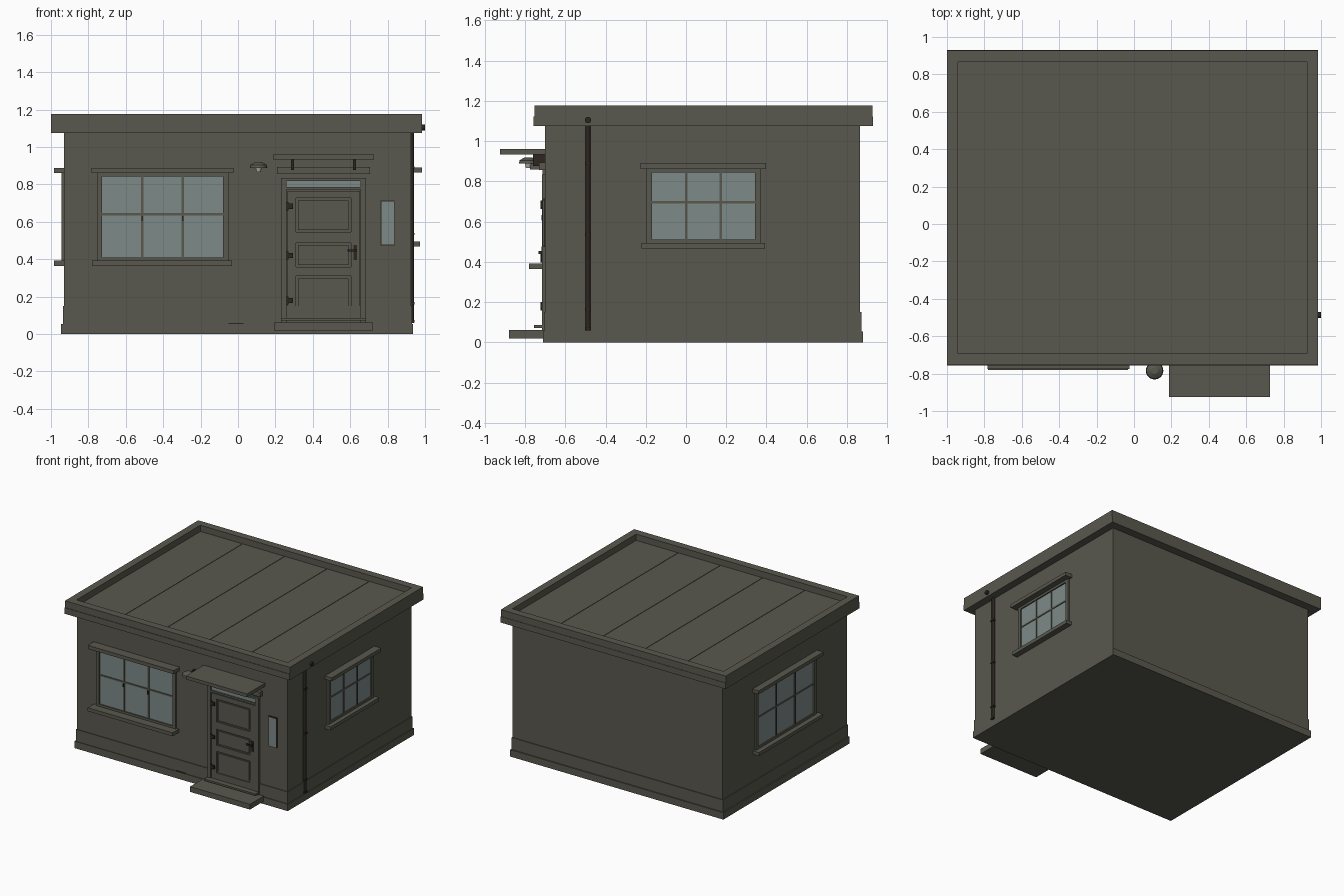
import bpy, bmesh, math
from mathutils import Matrix, Vector


def material(name, rgb):
    m = bpy.data.materials.new(name)
    m.diffuse_color = (*rgb, 1)
    return m


WALL = material("olive_grey_plaster", (0.100, 0.098, 0.077))
GLASS = material("pale_blue_glass", (0.205, 0.258, 0.248))
DARK = material("dark_brown_metal", (0.026, 0.018, 0.015))
BULB = material("bulb_white", (0.40, 0.42, 0.38))


def boxes(name, mat, *ranges):
    """One object from boxes given as (x0, x1, y0, y1, z0, z1)."""
    bm = bmesh.new()
    for x0, x1, y0, y1, z0, z1 in ranges:
        size = (abs(x1 - x0), abs(y1 - y0), abs(z1 - z0))
        mid = Vector(((x0 + x1) / 2, (y0 + y1) / 2, (z0 + z1) / 2))
        bmesh.ops.create_cube(bm, size=1, matrix=Matrix.Translation(mid) @ Matrix.Diagonal((*size, 1)))
    return finish(name, mat, bm)


def finish(name, mat, bm):
    me = bpy.data.meshes.new(name)
    bm.to_mesh(me)
    bm.free()
    me.materials.append(mat)
    ob = bpy.data.objects.new(name, me)
    bpy.context.collection.objects.link(ob)
    return ob


def rod(name, mat, a, b, r1, r2=None, sides=16):
    """Cylinder or cone from point a to point b."""
    a, b = Vector(a), Vector(b)
    d = b - a
    bm = bmesh.new()
    rot = d.to_track_quat('Z', 'Y').to_matrix().to_4x4()
    bmesh.ops.create_cone(bm, cap_ends=True, segments=sides, radius1=r1,
                          radius2=r1 if r2 is None else r2, depth=d.length,
                          matrix=Matrix.Translation((a + b) / 2) @ rot)
    for f in bm.faces:
        f.smooth = len(f.verts) == 4
    return finish(name, mat, bm)


X0, X1, Y0, Y1 = -0.93, 0.925, -0.70, 0.865    # wall planes


def on(side, u0, u1, d0, d1, z0, z1):
    """Box on a wall: u along it, d outward from it."""
    if side == "front":
        return (u0, u1, Y0 - d1, Y0 - d0, z0, z1)
    if side == "right":
        return (X1 + d0, X1 + d1, u0, u1, z0, z1)
    return (X0 - d1, X0 - d0, u0, u1, z0, z1)


# Base, walls and skirting
boxes("base", WALL, (-0.946, 0.936, -0.71, 0.88, 0, 0.055))
boxes("walls", WALL, (X0, X1, Y0, Y1, 0.05, 1.08))
boxes("skirting", WALL, (X0 - 0.006, X1 + 0.005, Y0 - 0.005, Y1 + 0.006, 0.055, 0.15))

# Roof slab, deck panels and parapet
boxes("roof_slab", WALL, (-1.0, 0.985, -0.757, 0.93, 1.075, 1.123))
step = 1.865 / 5
boxes("roof_panels", WALL, *[(-0.94 + i * step + 0.002, -0.94 + (i + 1) * step - 0.002,
                              -0.69, 0.867, 1.12, 1.128) for i in range(5)])
boxes("parapet", WALL,
      (-1.0, 0.985, -0.753, -0.692, 1.123, 1.177), (-1.0, 0.985, 0.867, 0.927, 1.123, 1.177),
      (-1.0, -0.94, -0.692, 0.867, 1.123, 1.177), (0.925, 0.985, -0.692, 0.867, 1.123, 1.177))


def window(side, u0, u1, z0, z1, zbar, sill_d, lintel_d):
    """Three by two window; u and z ranges are those of the glass."""
    t, w = 0.028, u1 - u0
    boxes(side + "_window_glass", GLASS, on(side, u0 - 0.01, u1 + 0.01, -0.01, 0.004, z0 - 0.01, z1 + 0.01))
    boxes(side + "_window_frame", WALL,
          on(side, u0 - t, u0, 0, 0.014, z0 - 0.02, z1 + 0.02),
          on(side, u1, u1 + t, 0, 0.014, z0 - 0.02, z1 + 0.02),
          on(side, u0, u1, 0, 0.014, z1, z1 + 0.02),
          on(side, u0, u1, 0, 0.014, z0 - 0.02, z0))
    bars = [on(side, u0 + w * k / 3 - 0.006, u0 + w * k / 3 + 0.006, 0, 0.010, z0, z1) for k in (1, 2)]
    bars.append(on(side, u0, u1, 0, 0.009, zbar - 0.006, zbar + 0.006))
    boxes(side + "_window_bars", WALL, *bars)
    boxes(side + "_window_lintel", WALL, on(side, u0 - 0.056, u1 + 0.055, 0, lintel_d, z1 + 0.018, z1 + 0.046))
    boxes(side + "_window_sill", WALL, on(side, u0 - 0.053, u1 + 0.049, 0, sill_d, z0 - 0.045, z0 - 0.017))


window("front", -0.727, -0.080, 0.410, 0.842, 0.640, 0.080, 0.075)
window("right", -0.169, 0.343, 0.512, 0.845, 0.696, 0.047, 0.060)
window("left", -0.270, 0.435, 0.410, 0.842, 0.640, 0.053, 0.055)
boxes("window_latches", DARK, *[on("front", u - 0.004, u + 0.004, 0.008, 0.018, 0.605, 0.632)
                               for u in (-0.511, -0.296)])

# Door frame, leaf and panels
boxes("door_frame", WALL,
      on("front", 0.230, 0.260, 0, 0.016, 0.06, 0.834), on("front", 0.655, 0.684, 0, 0.016, 0.06, 0.834),
      on("front", 0.260, 0.655, 0, 0.016, 0.818, 0.834), on("front", 0.260, 0.655, 0, 0.016, 0.772, 0.786))
boxes("transom_glass", GLASS, on("front", 0.258, 0.657, 0, 0.006, 0.784, 0.820))
panels = ((0.139, 0.310), (0.358, 0.487), (0.545, 0.727))
rails = [0.085] + [z for p in panels for z in p] + [0.766]
leaf = [on("front", 0.264, 0.31, 0, 0.012, 0.085, 0.766), on("front", 0.604, 0.652, 0, 0.012, 0.085, 0.766)]
leaf += [on("front", 0.31, 0.604, 0, 0.012, rails[i], rails[i + 1]) for i in (0, 2, 4, 6)]
boxes("door_leaf", WALL, *leaf)
boxes("door_panels", WALL, *[on("front", 0.322, 0.592, 0, 0.009, a + 0.012, b - 0.012) for a, b in panels])
boxes("door_threshold", WALL, on("front", 0.230, 0.684, 0, 0.055, 0.072, 0.086))
boxes("door_step", WALL, (0.193, 0.722, -0.88, -0.69, 0.02, 0.062))

# Door hardware
boxes("door_hinges", DARK, *[on("front", a, b, 0.005, 0.022, z - h, z + h)
                            for z in (0.684, 0.42, 0.18)
                            for a, b, h in ((0.257, 0.270, 0.022), (0.270, 0.294, 0.014))])
boxes("door_handle", DARK, on("front", 0.617, 0.637, 0.010, 0.018, 0.396, 0.476),
      on("front", 0.622, 0.632, 0.018, 0.032, 0.440, 0.454),
      on("front", 0.585, 0.635, 0.026, 0.034, 0.441, 0.453))

# Canopy over the door
boxes("canopy", WALL, (0.187, 0.727, -0.925, -0.69, 0.934, 0.961))
boxes("door_lintel", WALL, on("front", 0.208, 0.706, 0, 0.030, 0.856, 0.893))
boxes("canopy_brackets", DARK, *[on("front", u - 0.008, u + 0.008, 0, 0.06, 0.877, 0.936)
                                for u in (0.292, 0.624)])

# Wall lamp
rod("lamp_arm", DARK, (0.11, -0.69, 0.905), (0.11, -0.78, 0.905), 0.006)
rod("lamp_shade", WALL, (0.11, -0.784, 0.888), (0.11, -0.784, 0.905), 0.047, 0.043, 24)
rod("lamp_cap", WALL, (0.11, -0.784, 0.905), (0.11, -0.784, 0.920), 0.043, 0.018, 24)
rod("lamp_bulb", BULB, (0.11, -0.784, 0.866), (0.11, -0.784, 0.890), 0.012, 0.016)

# Blank name plate beside the door
boxes("plate_border", DARK, on("front", 0.763, 0.838, 0, 0.008, 0.474, 0.714))
boxes("plate", GLASS, on("front", 0.768, 0.833, 0, 0.012, 0.479, 0.709))

# Drain slot at the wall foot
boxes("drain_slot", DARK, on("front", -0.05, 0.03, 0, 0.012, 0.054, 0.060))

# Downpipe with clips and roof outlet
rod("downpipe", DARK, (0.929, -0.487, 0.06), (0.929, -0.487, 1.08), 0.0125)
boxes("downpipe_clips", DARK, *[on("right", -0.503, -0.471, 0, 0.019, z - 0.006, z + 0.006)
                               for z in (0.89, 0.535, 0.165, 0.068)])
rod("roof_outlet", DARK, (0.95, -0.487, 1.105), (1.0, -0.487, 1.105), 0.016)
